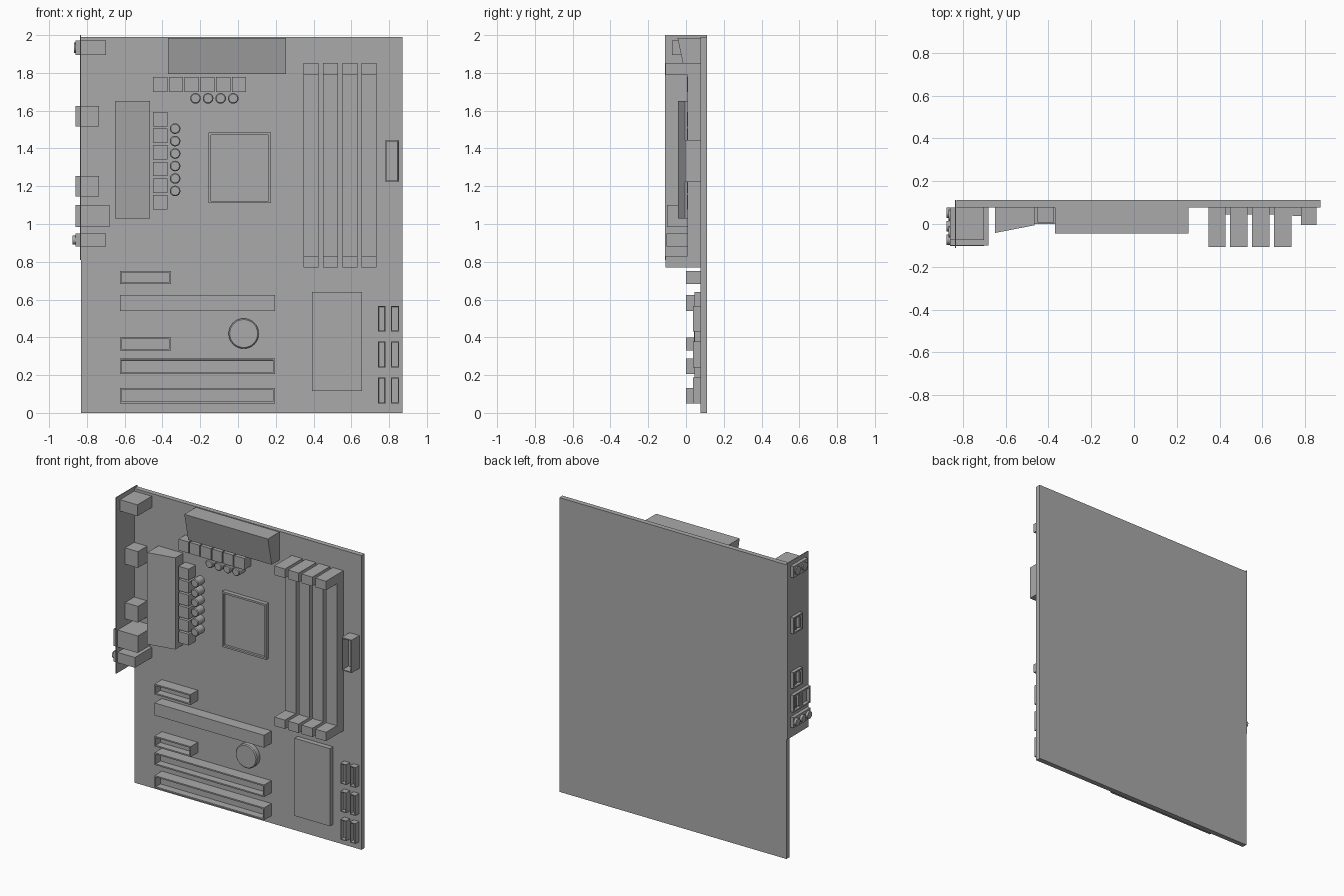
import bpy, bmesh, math
from mathutils import Vector

cube = bpy.data.objects.get("Cube")
if cube:
    bpy.data.objects.remove(cube, do_unlink=True)

GREY = (0.4, 0.4, 0.4, 1)
grey = bpy.data.materials.new("plain_grey")
grey.use_nodes = True
grey.diffuse_color = GREY
grey.node_tree.nodes["Principled BSDF"].inputs["Base Color"].default_value = GREY

FACE = 0.078   # front surface of the circuit board
BACK = 0.112


def finish(name, bm):
    bmesh.ops.recalc_face_normals(bm, faces=bm.faces)
    mesh = bpy.data.meshes.new(name)
    bm.to_mesh(mesh)
    bm.free()
    mesh.materials.append(grey)
    obj = bpy.data.objects.new(name, mesh)
    bpy.context.collection.objects.link(obj)
    return obj


def add_box(bm, x, y, z):
    lo = Vector((x[0], y[0], z[0]))
    hi = Vector((x[1], y[1], z[1]))
    verts = bmesh.ops.create_cube(bm, size=1)["verts"]
    for v in verts:
        v.co = Vector([(lo[i] + hi[i]) / 2 + v.co[i] * (hi[i] - lo[i]) for i in range(3)])
    return verts


def box(name, x, y, z, direction=None, rim=0, depth=0):
    """Box, optionally with a recess sunk into the side facing direction."""
    bm = bmesh.new()
    add_box(bm, x, y, z)
    if direction:
        bm.normal_update()
        face = max(bm.faces, key=lambda f: f.normal.dot(Vector(direction)))
        bmesh.ops.inset_individual(bm, faces=[face], thickness=rim)
        bmesh.ops.inset_individual(bm, faces=[face], thickness=0.0005, depth=-depth)
    return finish(name, bm)


def cylinder(name, centre, radius, length, axis, sides=24, bevel=0.0):
    bm = bmesh.new()
    bmesh.ops.create_cone(bm, cap_ends=True, segments=sides, radius1=radius,
                          radius2=radius, depth=length)
    if bevel:
        rim = [e for e in bm.edges if all(v.co.z > 0 for v in e.verts)]
        bmesh.ops.bevel(bm, geom=rim, offset=bevel, segments=1, affect='EDGES')
    turn = Vector(axis).to_track_quat('Z', 'Y').to_matrix()
    bmesh.ops.rotate(bm, verts=bm.verts, matrix=turn)
    bmesh.ops.translate(bm, verts=bm.verts, vec=centre)
    for f in bm.faces:
        f.smooth = len(f.verts) == 4 and not bevel
    obj = finish(name, bm)
    bpy.context.view_layer.objects.active = obj
    obj.select_set(True)
    bpy.ops.object.shade_smooth_by_angle(angle=math.radians(30))
    obj.select_set(False)
    return obj


FRONT = (0, -1, 0)
SIDE = (-1, 0, 0)

# Circuit board and rear port plate
box("circuit_board", (-0.83, 0.87), (FACE, BACK), (0, 1.99))
box("port_plate", (-0.837, -0.831), (-0.112, BACK), (0.81, 2.0))

# Processor socket
box("processor_socket", (-0.155, 0.175), (0.05, FACE), (1.11, 1.485), FRONT, 0.018, 0.015)

# Sloped heatsinks: the front face tilts along x or z
bm = bmesh.new()
for v in add_box(bm, (-0.37, 0.255), (-0.045, FACE), (1.795, 1.985)):
    if v.co.y < 0 and v.co.z < 1.9:
        v.co.y = -0.004
finish("upper_heatsink", bm)

bm = bmesh.new()
for v in add_box(bm, (-0.65, -0.465), (-0.042, FACE), (1.03, 1.65)):
    if v.co.y < 0 and v.co.x > -0.5:
        v.co.y = -0.006
finish("side_heatsink", bm)

# Power chokes and capacitors
for i in range(6):
    x = -0.412 + i * 0.0835
    box("upper_choke", (x - 0.038, x + 0.038), (0.006, FACE), (1.7, 1.777))
    z = 1.115 + i * 0.088
    box("side_choke", (-0.45, -0.373), (0.006, FACE), (z - 0.038, z + 0.038))
    cylinder("side_capacitor", (-0.333, 0.044, 1.175 + i * 0.066), 0.028, 0.068, FRONT, bevel=0.005)
for i in range(4):
    cylinder("upper_capacitor", (-0.225 + i * 0.0665, 0.044, 1.665), 0.028, 0.068, FRONT, bevel=0.005)

# Memory slots with raised end latches
for i in range(4):
    x = (0.347 + i * 0.1025, 0.427 + i * 0.1025)
    box("memory_slot", x, (0.008, FACE), (0.83, 1.79))
    box("lower_latch", x, (-0.108, FACE), (0.77, 0.83))
    box("upper_latch", x, (-0.108, FACE), (1.79, 1.852))

# Expansion slots
for z in (0.05, 0.205):
    box("long_slot", (-0.625, 0.195), (0, FACE), (z, z + 0.083), FRONT, 0.013, 0.05)
box("plain_slot", (-0.625, 0.195), (0, FACE), (0.54, 0.624))
for z in (0.33, 0.682):
    box("short_slot", (-0.625, -0.355), (0, FACE), (z, z + 0.07), FRONT, 0.013, 0.05)

# Battery, chipset cover and power socket
cylinder("battery", (0.03, 0.06, 0.42), 0.08, 0.036, FRONT, 32, 0.006)
box("chipset_cover", (0.392, 0.657), (0.045, FACE), (0.115, 0.64))
box("power_socket", (0.78, 0.853), (-0.005, FACE), (1.222, 1.445), FRONT, 0.01, 0.06)

# Drive connectors
for x in (0.74, 0.81):
    for z in (0.05, 0.24, 0.43):
        box("drive_connector", (x, x + 0.042), (0.038, FACE), (z, z + 0.137), FRONT, 0.007, 0.03)

# Rear ports
OUT = -0.86
box("keyboard_port", (OUT, -0.7), (-0.075, FACE), (1.895, 1.972))
for y in (0.04, -0.037):
    cylinder("keyboard_socket", (OUT - 0.002, y, 1.933), 0.027, 0.01, SIDE)
for z in (1.515, 1.145):
    box("twin_port", (OUT, -0.735), (-0.02, FACE), (z, z + 0.11), SIDE, 0.012, 0.05)
    for y in (0.01, 0.048):
        box("port_tongue", (OUT + 0.002, -0.8), (y - 0.006, y + 0.006), (z + 0.02, z + 0.09))
box("network_port", (OUT, -0.68), (-0.1, -0.01), (0.985, 1.1), SIDE, 0.014, 0.05)
box("stacked_port", (OUT, -0.68), (-0.01, FACE), (0.985, 1.1), SIDE, 0.012, 0.05)
for y in (0.015, 0.05):
    box("port_tongue", (OUT + 0.002, -0.8), (y - 0.006, y + 0.006), (1.005, 1.08))
box("audio_block", (OUT, -0.7), (-0.102, FACE), (0.88, 0.95))
for y in (0.053, -0.01, -0.073):
    cylinder("audio_jack", (OUT - 0.005, y, 0.915), 0.024, 0.022, SIDE)
